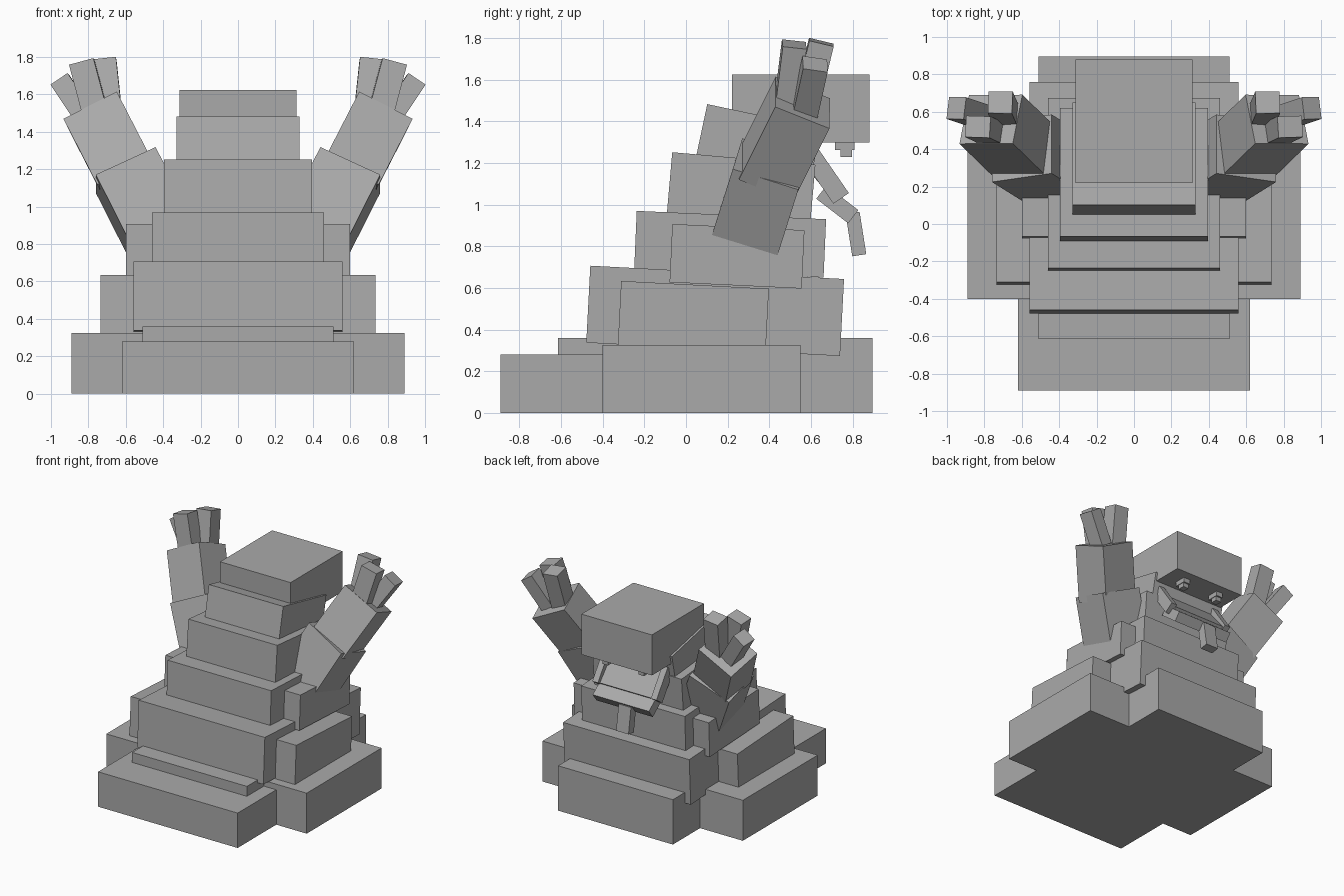
import bpy
from math import radians
from mathutils import Matrix, Vector

old = bpy.data.objects.get("Cube")
if old:
    bpy.data.objects.remove(old, do_unlink=True)

stone = bpy.data.materials.new("stone_grey")
stone.use_nodes = True
GREY = (0.4, 0.4, 0.4, 1)
stone.diffuse_color = GREY
stone.node_tree.nodes["Principled BSDF"].inputs["Base Color"].default_value = GREY


def box(name, centre, size, rotation=Matrix.Identity(3)):
    """Flat block with baked size, placed by centre and rotation."""
    bpy.ops.mesh.primitive_cube_add(size=1)
    ob = bpy.context.object
    ob.name = name
    ob.data.transform(Matrix.Diagonal((*size, 1)))
    ob.matrix_world = Matrix.Translation(centre) @ rotation.to_4x4()
    ob.data.materials.append(stone)
    return ob


def tier(name, half_width, y, z, depth, height, tilt=0):
    """Body block centred on x, leaning by tilt degrees."""
    return box(name, (0, y, z), (2 * half_width, depth, height),
               Matrix.Rotation(radians(tilt), 3, 'X'))


def limb(name, start, end, width, depth, across):
    """Block running from start to end, its width along the across hint."""
    start, end = Vector(start), Vector(end)
    axis = (end - start).normalized()
    across = Vector(across)
    side = (across - axis * across.dot(axis)).normalized()
    rot = Matrix((side, axis.cross(side), axis)).transposed()
    return box(name, (start + end) / 2, (width, depth, (end - start).length), rot)


# Base slabs
tier("base_front", 0.62, -0.2, 0.14, 1.38, 0.28)
tier("base_long", 0.51, 0.14, 0.18, 1.51, 0.36)
tier("base_wide", 0.89, 0.075, 0.1625, 0.95, 0.325)

# Stacked body, leaning more towards the top
tier("lower_body", 0.56, 0.14, 0.49, 1.22, 0.37, -3)
tier("lower_body_sides", 0.735, 0.035, 0.455, 0.71, 0.32, -3)
tier("middle_body", 0.46, 0.212, 0.81, 0.91, 0.28, -2.5)
tier("middle_body_sides", 0.6, 0.245, 0.752, 0.635, 0.28, -2.7)
tier("chest", 0.395, 0.265, 1.077, 0.69, 0.29, -5)
tier("neck", 0.33, 0.35, 1.302, 0.56, 0.25, -12)
tier("head", 0.313, 0.55, 1.462, 0.66, 0.325)

# Face under the head overhang
X = (1, 0, 0)
limb("snout_plate", (0, 0.58, 1.22), (0, 0.74, 1.03), 0.46, 0.06, X)
limb("upper_lip", (0, 0.65, 1.06), (0, 0.803, 0.942), 0.5, 0.08, X)
limb("tongue", (-0.04, 0.80, 0.96), (-0.04, 0.832, 0.757), 0.11, 0.068, X)

for s, label in ((1, "left"), (-1, "right")):
    def m(x, y, z):
        return (s * x, y, z)

    box(label + "_eye", m(0.16, 0.762, 1.282), (0.06, 0.095, 0.04))
    box(label + "_pupil", m(0.16, 0.77, 1.263), (0.05, 0.055, 0.07))
    limb(label + "_cheek", m(0.26, 0.60, 1.24), m(0.26, 0.745, 1.03),
         0.05, 0.09, X)

    # Raised arm
    slope = m(0.32, -0.045, -0.145)
    limb(label + "_upper_arm", m(0.40, 0.28, 0.80), m(0.60, 0.405, 1.195),
         0.355, 0.33, slope)
    limb(label + "_forearm", m(0.585, 0.385, 1.14), m(0.765, 0.56, 1.49),
         0.32, 0.285, m(0.283, 0, -0.14))

    # Blunt fingers
    limb(label + "_front_finger", m(0.75, 0.48, 1.45), m(0.835, 0.52, 1.77),
         0.135, 0.115, m(0.118, 0, -0.067))
    limb(label + "_inner_finger", m(0.68, 0.57, 1.45), m(0.715, 0.65, 1.78),
         0.13, 0.12, m(0.12, 0, -0.02))
    limb(label + "_outer_finger", m(0.80, 0.57, 1.45), m(0.95, 0.62, 1.675),
         0.11, 0.12, m(0.075, 0, -0.065))
